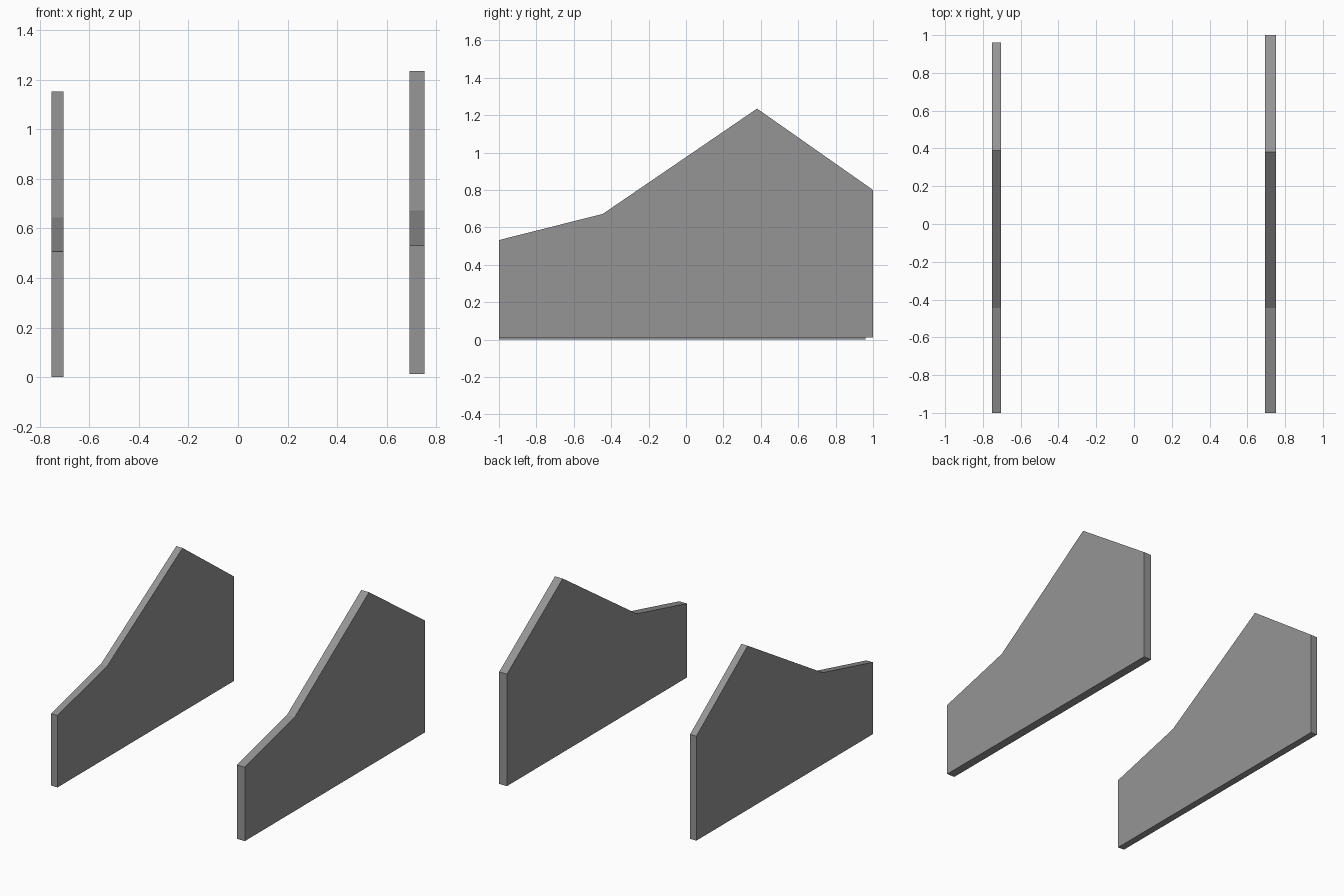
import bpy
import bmesh

if "Cube" in bpy.data.objects:
    bpy.data.objects.remove(bpy.data.objects["Cube"])

grey = bpy.data.materials.new("mid grey")
grey.diffuse_color = (0.3, 0.3, 0.3, 1)
grey.use_nodes = True
grey.node_tree.nodes["Principled BSDF"].inputs["Base Color"].default_value = grey.diffuse_color


def panel(name, x0, x1, profile):
    """Extrude a (y, z) side profile from x0 to x1."""
    bm = bmesh.new()
    face = bm.faces.new([bm.verts.new((x0, y, z)) for y, z in profile])
    ext = bmesh.ops.extrude_face_region(bm, geom=[face])["geom"]
    moved = [v for v in ext if isinstance(v, bmesh.types.BMVert)]
    bmesh.ops.translate(bm, verts=moved, vec=(x1 - x0, 0, 0))
    bmesh.ops.recalc_face_normals(bm, faces=bm.faces)
    mesh = bpy.data.meshes.new(name)
    bm.to_mesh(mesh)
    bm.free()
    mesh.materials.append(grey)
    obj = bpy.data.objects.new(name, mesh)
    bpy.context.collection.objects.link(obj)
    return obj


# Larger side panel on the right
panel("right_side_panel", 0.693, 0.753,
      [(-1, 0.012), (1, 0.012), (1, 0.80), (0.38, 1.235),
       (-0.445, 0.672), (-1, 0.532)])

# Slightly smaller side panel on the left
panel("left_side_panel", -0.753, -0.704,
      [(-1, 0.0), (0.96, 0.0), (0.96, 0.735), (0.39, 1.153),
       (-0.445, 0.645), (-1, 0.506)])
